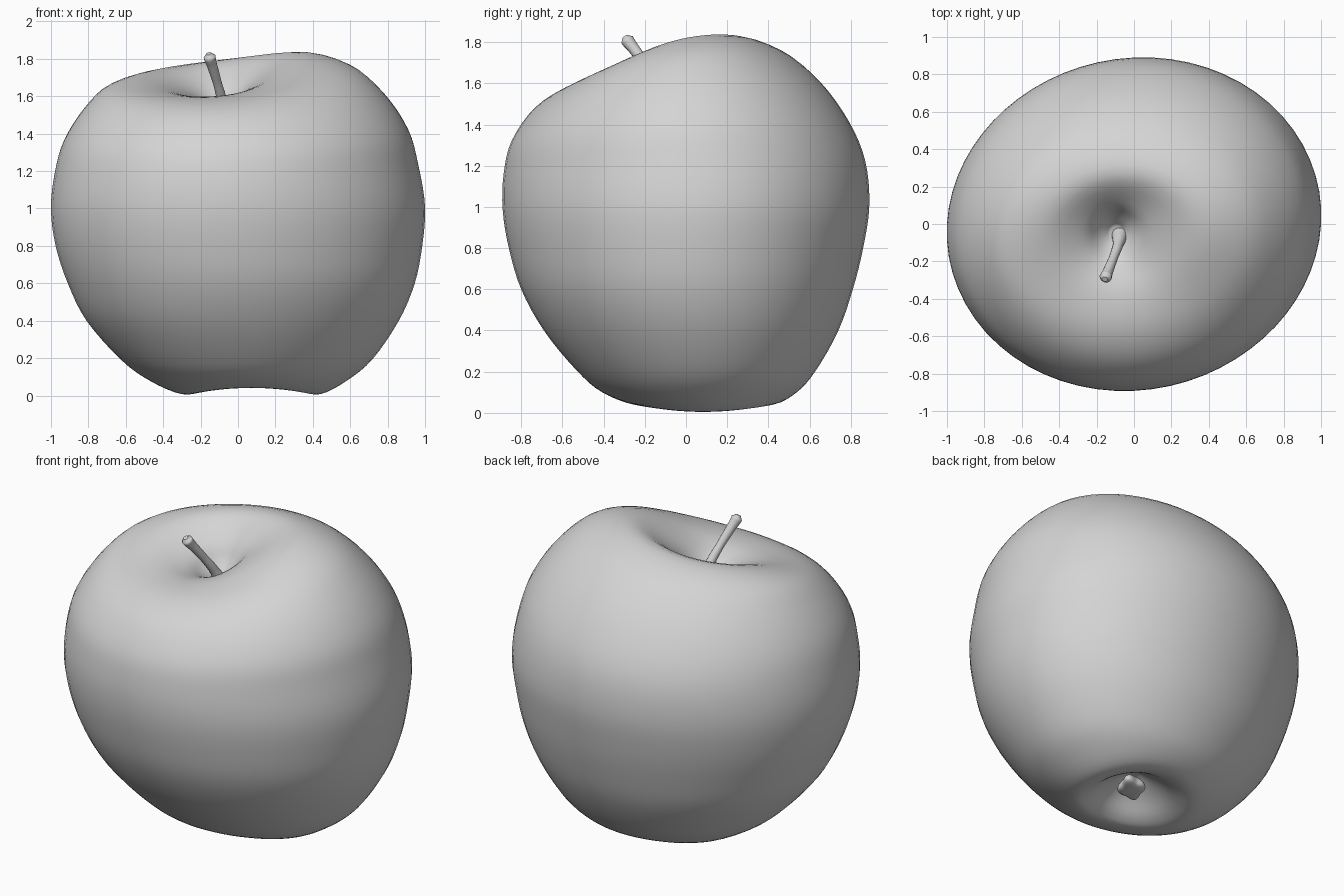
import bpy, bmesh, math
from mathutils import Vector

default_cube = bpy.data.objects.get("Cube")
if default_cube:
    bpy.data.objects.remove(default_cube, do_unlink=True)

GREY = (0.66, 0.66, 0.66, 1)
grey = bpy.data.materials.new("plain_grey")
grey.use_nodes = True
grey.diffuse_color = GREY
grey.node_tree.nodes["Principled BSDF"].inputs["Base Color"].default_value = GREY

SEGMENTS = 64
STEPS = 4

# Cross-sections from bottom hollow to top hollow:
# left edge, right edge, front edge, back edge, height, tilt
SECTIONS = [
    (0.03, 0.11, 0.02, 0.10, 0.19, 0),
    (-0.08, 0.23, -0.09, 0.21, 0.12, 0),
    (-0.19, 0.34, -0.18, 0.32, 0.045, 0),
    (-0.3, 0.44, -0.26, 0.43, 0.025, 0),
    (-0.47, 0.58, -0.41, 0.54, 0.09, 0),
    (-0.63, 0.72, -0.53, 0.63, 0.2, 0),
    (-0.81, 0.86, -0.69, 0.74, 0.4, 0),
    (-0.91, 0.945, -0.8, 0.81, 0.6, 0),
    (-0.975, 0.985, -0.86, 0.86, 0.8, 0),
    (-1, 1, -0.89, 0.89, 1, 0.01),
    (-0.98, 0.965, -0.885, 0.87, 1.2, 0.03),
    (-0.93, 0.91, -0.845, 0.79, 1.38, 0.045),
    (-0.82, 0.78, -0.73, 0.65, 1.56, 0.06),
    (-0.69, 0.6, -0.57, 0.47, 1.685, 0.085),
    (-0.48, 0.35, -0.38, 0.27, 1.725, 0.095),
    (-0.28, 0.1, -0.24, 0.12, 1.64, 0.05),
    (-0.19, -0.01, -0.14, 0.05, 1.55, 0.02),
    (-0.13, -0.06, -0.08, -0.01, 1.49, 0),
]


def spline(a, b, c, d, t):
    """Smooth blend from section b to section c."""
    return 0.5 * (2 * b + (c - a) * t + (2 * a - 5 * b + 4 * c - d) * t ** 2
                  + (3 * b - a - 3 * c + d) * t ** 3)


def smooth_sections(sections):
    keys = [Vector(s) for s in sections]
    keys = [keys[0]] + keys + [keys[-1]]
    result = []
    for i in range(len(keys) - 3):
        result += [spline(*keys[i:i + 4], step / STEPS) for step in range(STEPS)]
    return result + [keys[-1]]


def section_point(section, angle):
    left, right, front, back, height, tilt = section
    c, s = math.cos(angle), math.sin(angle)
    skew = 1 + 0.025 * math.sin(2 * angle)
    # The underside rests on its left and right lobes, the shoulders rise there
    underside = 0.02 * max(0, 1 - height / 0.4) ** 2
    lobes = (0.25 * tilt - underside) * math.cos(2 * angle)
    return ((left + right) / 2 + (right - left) / 2 * c * skew,
            (front + back) / 2 + (back - front) / 2 * s * skew,
            height + tilt * (0.6 * c + s) + lobes)


def finish(obj):
    obj.data.materials.clear()
    obj.data.materials.append(grey)
    bpy.ops.object.select_all(action="DESELECT")
    obj.select_set(True)
    bpy.context.view_layer.objects.active = obj
    bpy.ops.object.shade_smooth_by_angle(angle=math.radians(60))


def add_mesh(name, bm):
    bmesh.ops.recalc_face_normals(bm, faces=bm.faces)
    mesh = bpy.data.meshes.new(name)
    bm.to_mesh(mesh)
    bm.free()
    obj = bpy.data.objects.new(name, mesh)
    bpy.context.collection.objects.link(obj)
    finish(obj)


# Fruit body, lofted through the sections
bm = bmesh.new()
angles = [math.tau * i / SEGMENTS for i in range(SEGMENTS)]
rings = [[bm.verts.new(section_point(s, a)) for a in angles]
         for s in smooth_sections(SECTIONS)]
for lower, upper in zip(rings, rings[1:]):
    for i in range(SEGMENTS):
        j = (i + 1) % SEGMENTS
        bm.faces.new((lower[i], lower[j], upper[j], upper[i]))
bm.faces.new(rings[0])
bm.faces.new(rings[-1])
add_mesh("fruit_body", bm)

# Dried blossom end, a long lobed button lying diagonally in the bottom hollow
bm = bmesh.new()
bmesh.ops.create_uvsphere(bm, u_segments=40, v_segments=16, radius=1)
for v in bm.verts:
    angle = math.atan2(v.co.y, v.co.x)
    reach = math.hypot(v.co.x, v.co.y)
    lobe = 1 + 0.15 * reach * math.cos(4 * angle + 0.5)
    along, across = 0.075 * lobe * v.co.x, 0.05 * lobe * v.co.y
    v.co = (0.07 + along - across,
            0.06 + along + across,
            0.125 + 0.045 * v.co.z - 0.02 * reach ** 2)
add_mesh("blossom_end", bm)

# Stem, a bent tube with a flared foot and a thicker rounded tip
STEM = [
    (-0.075, -0.06, 1.48, 0.045),
    (-0.085, -0.11, 1.57, 0.028),
    (-0.11, -0.18, 1.67, 0.024),
    (-0.14, -0.255, 1.77, 0.028),
    (-0.152, -0.285, 1.81, 0.033),
    (-0.156, -0.295, 1.828, 0.015),
]
curve = bpy.data.curves.new("stem", "CURVE")
curve.dimensions = "3D"
curve.bevel_depth = 1
curve.bevel_resolution = 4
curve.resolution_u = 6
curve.use_fill_caps = True
path = curve.splines.new("BEZIER")
path.bezier_points.add(len(STEM) - 1)
for point, (x, y, z, radius) in zip(path.bezier_points, STEM):
    point.co = (x, y, z)
    point.radius = radius
    point.handle_left_type = point.handle_right_type = "AUTO"
stem = bpy.data.objects.new("stem", curve)
bpy.context.collection.objects.link(stem)
bpy.ops.object.select_all(action="DESELECT")
stem.select_set(True)
bpy.context.view_layer.objects.active = stem
bpy.ops.object.convert(target="MESH")
finish(bpy.context.view_layer.objects.active)
